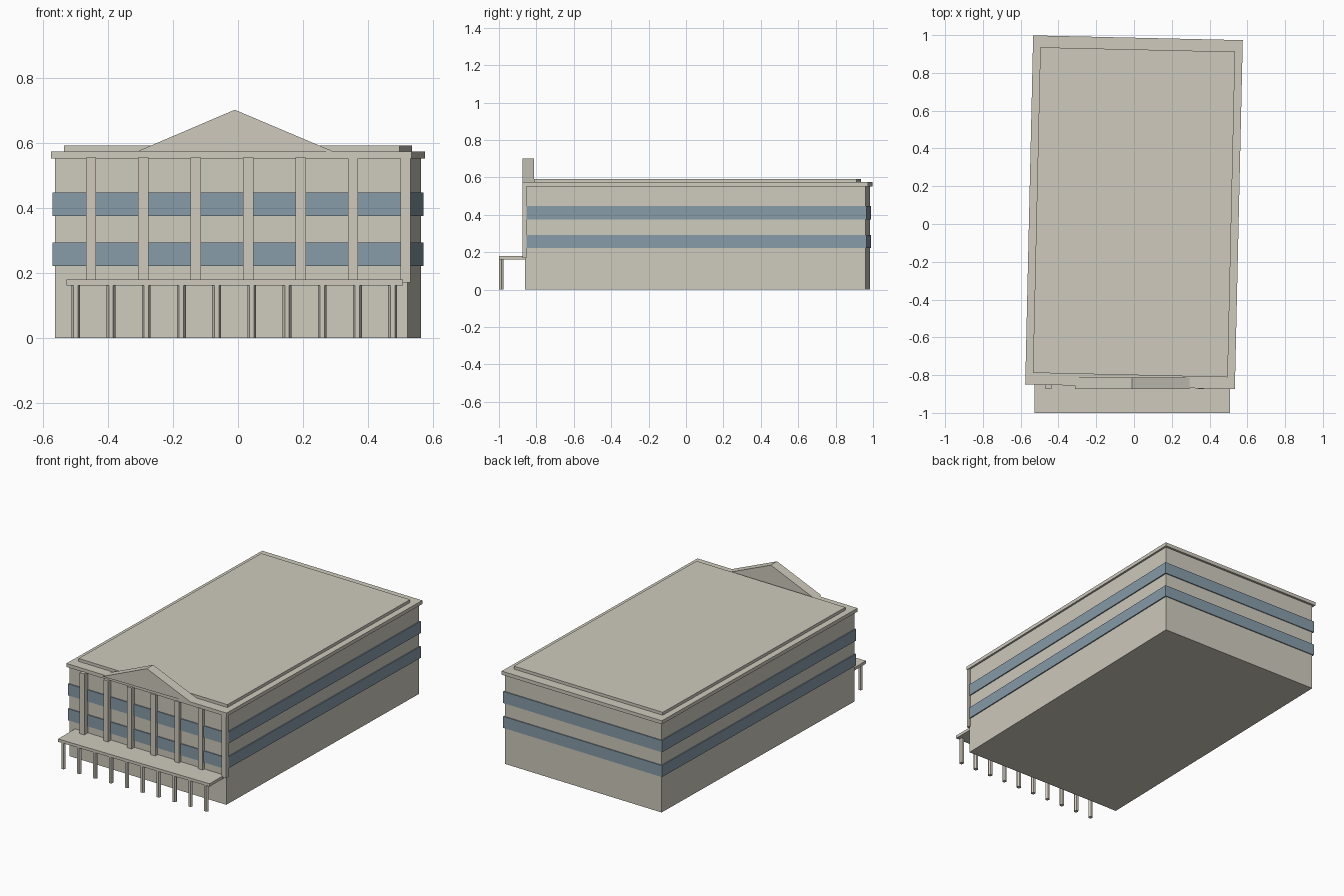
import bpy
import bmesh
from math import radians
from mathutils import Matrix

cube = bpy.data.objects.get("Cube")
if cube:
    bpy.data.objects.remove(cube, do_unlink=True)


def material(name, rgb):
    m = bpy.data.materials.new(name)
    m.use_nodes = True
    m.diffuse_color = (*rgb, 1)
    m.node_tree.nodes["Principled BSDF"].inputs["Base Color"].default_value = (*rgb, 1)
    return m


STONE = material("warm_stone", (0.62, 0.59, 0.51))
GLASS = material("blue_glass", (0.24, 0.33, 0.39))

# The main block is turned slightly about its own centre
TURN = Matrix.Translation((0, 0.062, 0)) @ Matrix.Rotation(radians(-1.3), 4, "Z")


def add_object(name, bm, mat):
    bmesh.ops.recalc_face_normals(bm, faces=bm.faces)
    mesh = bpy.data.meshes.new(name)
    bm.to_mesh(mesh)
    bm.free()
    mesh.materials.append(mat)
    obj = bpy.data.objects.new(name, mesh)
    bpy.context.collection.objects.link(obj)
    return obj


def box(name, x, y, z, mat=STONE):
    bm = bmesh.new()
    spans = (x, y, z)
    centre = [(a + b) / 2 for a, b in spans]
    size = [b - a for a, b in spans]
    bmesh.ops.create_cube(bm, size=1, matrix=Matrix.Translation(centre) @ Matrix.Diagonal((*size, 1)))
    return add_object(name, bm, mat)


def storey(name, half_x, half_y, z, mat=STONE):
    box(name, (-half_x, half_x), (-half_y, half_y), z, mat).matrix_world = TURN


# Main block, window bands, cornice and roof
storey("main_block", 0.543, 0.91, (0, 0.56))
storey("lower_window_band", 0.55, 0.916, (0.222, 0.293), GLASS)
storey("upper_window_band", 0.55, 0.916, (0.375, 0.447), GLASS)
storey("cornice", 0.555, 0.924, (0.552, 0.574))
storey("roof_slab", 0.516, 0.862, (0.56, 0.592))

# Tall columns against the front wall
for i in range(7):
    x = -0.4525 + i * 0.1613
    box(f"front_column_{i + 1}", (x - 0.0158, x + 0.0158),
        (-0.873, -0.835 - i * 0.003), (0.17, 0.555))

# Triangular pediment
bm = bmesh.new()
tri = bm.faces.new([bm.verts.new((x, -0.873, z))
                    for x, z in ((-0.312, 0.573), (0.295, 0.573), (-0.01, 0.702))])
side = bmesh.ops.extrude_face_region(bm, geom=[tri])["geom"]
bmesh.ops.translate(bm, vec=(0, 0.061, 0),
                    verts=[v for v in side if isinstance(v, bmesh.types.BMVert)])
add_object("pediment", bm, STONE)

# Entrance canopy on slim posts
box("canopy", (-0.527, 0.507), (-1.0, -0.835), (0.161, 0.179))
for i in range(10):
    bm = bmesh.new()
    bmesh.ops.create_cone(bm, cap_ends=True, segments=6, radius1=0.0135, radius2=0.0135, depth=0.165,
                          matrix=Matrix.Translation((-0.499 + i * 0.1083, -0.987, 0.0825))
                          @ Matrix.Rotation(radians(90), 4, "Z"))
    add_object(f"canopy_post_{i + 1}", bm, STONE)
